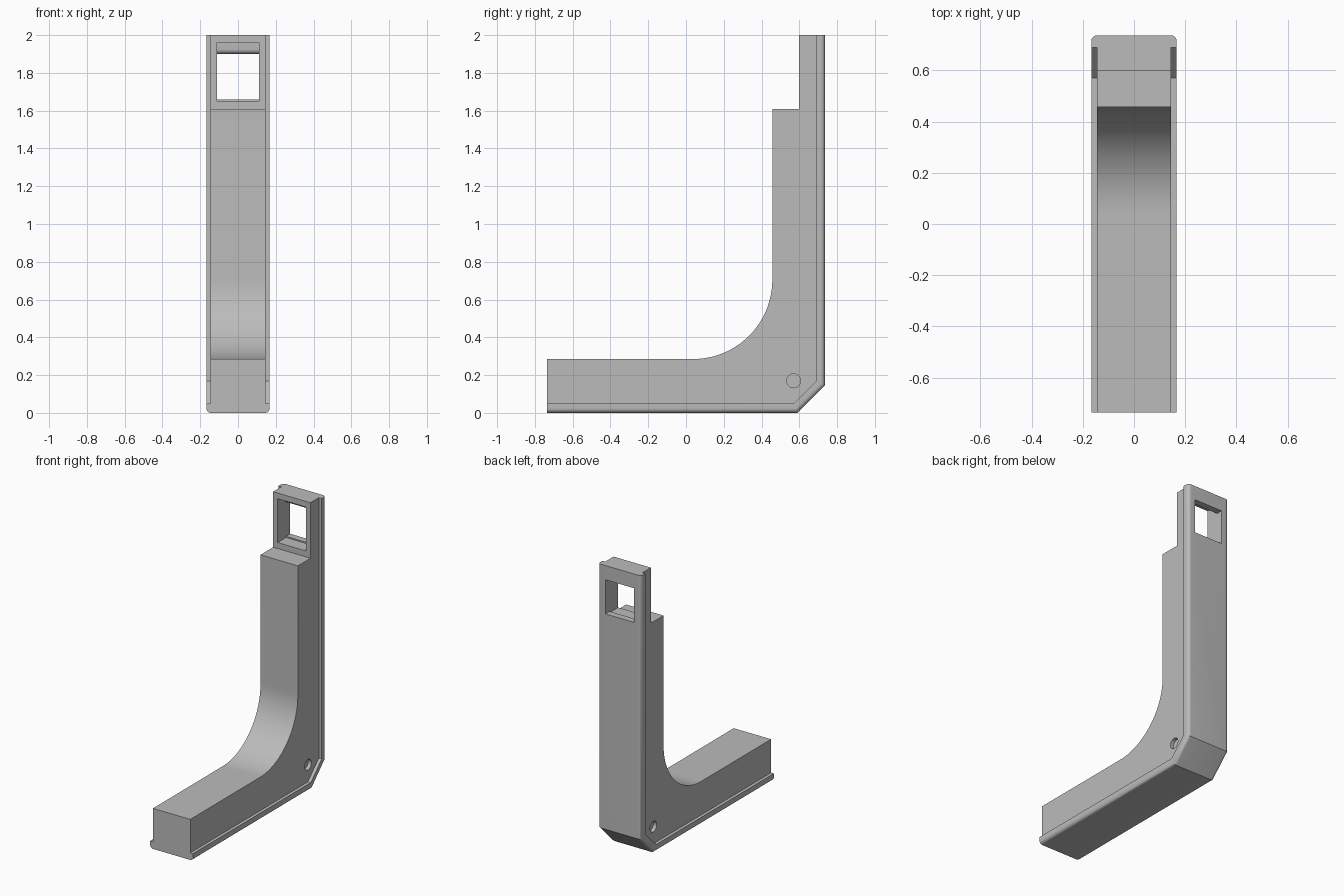
import bpy, bmesh, math
from mathutils import Vector

if "Cube" in bpy.data.objects:
    bpy.data.objects.remove(bpy.data.objects["Cube"], do_unlink=True)

grey = bpy.data.materials.new("mid_grey")
grey.use_nodes = True
grey.diffuse_color = (0.5, 0.5, 0.5, 1)
grey.node_tree.nodes["Principled BSDF"].inputs["Base Color"].default_value = (0.5, 0.5, 0.5, 1)


def loft(name, rings):
    """Solid skinned through matching closed rings, with capped ends."""
    bm = bmesh.new()
    loops = [[bm.verts.new(p) for p in ring] for ring in rings]
    for a, b in zip(loops, loops[1:]):
        for i in range(len(a)):
            j = (i + 1) % len(a)
            bm.faces.new((a[i], a[j], b[j], b[i]))
    bm.faces.new(loops[0])
    bm.faces.new(loops[-1])
    bmesh.ops.recalc_face_normals(bm, faces=bm.faces)
    mesh = bpy.data.meshes.new(name)
    bm.to_mesh(mesh)
    bm.free()
    mesh.materials.append(grey)
    obj = bpy.data.objects.new(name, mesh)
    bpy.context.collection.objects.link(obj)
    return obj


def prism(name, outline, x0, x1):
    return loft(name, [[(x, y, z) for y, z in outline] for x in (x0, x1)])


def arc(cy, cz, r, start, end, steps):
    angles = [math.radians(start + (end - start) * i / steps) for i in range(steps + 1)]
    return [(cy + r * math.cos(a), cz + r * math.sin(a)) for a in angles]


def combine(target, tool, operation):
    mod = target.modifiers.new(operation.lower(), 'BOOLEAN')
    mod.operation = operation
    mod.solver = 'EXACT'
    mod.object = tool
    bpy.context.view_layer.objects.active = target
    bpy.ops.object.modifier_apply(modifier=mod.name)
    bpy.data.objects.remove(tool, do_unlink=True)


END, TOP, BODY, RAIL, LIP = 0.737, 2.0, 0.145, 0.167, 0.05

# Outer and inner paths of the rail, from arm tip to tower top
outer = [(-END, 0), (0.59, 0), (END, 0.147), (END, TOP)]
inner = [(-END, LIP), (0.57, LIP), (0.69, 0.17), (0.69, TOP)]


def at_depth(d):
    return [Vector(o).lerp(Vector(i), d / LIP) for o, i in zip(outer, inner)]


# L-shaped body with a curved inner corner and a stepped tower
outline = [tuple(p) for p in at_depth(0.03)]
outline += [(0.597, TOP), (0.597, 1.61), (0.457, 1.61)]
outline += arc(0.037, 0.705, 0.42, 0, -90, 32) + [(-END, 0.285)]
bracket = prism("bracket", outline, -BODY, BODY)

# Wider outer rail with rounded edges, mitred around the chamfered corner
R = 0.024
half = arc(RAIL - R, R, R, -90, 0, 8) + [(RAIL, LIP)]
section = half + [(-x, d) for x, d in reversed(half)]
rings = []
for s in range(len(outer)):
    rings.append([(x, *at_depth(d)[s]) for x, d in section])
combine(bracket, loft("rail", rings), 'UNION')

# Latch window with a rounded catch at the top and a low lip at the sill
window = [(0.5, 1.652), (0.69, 1.652), (0.69, 1.66), (0.8, 1.66), (0.8, 1.9)]
window += arc(0.7, 1.925, 0.025, 270, 180, 6) + [(0.675, 1.96), (0.5, 1.96)]
combine(bracket, prism("window_cutter", window, -0.11, 0.11), 'DIFFERENCE')

# Shallow round dimple on each side near the corner
for side in (-1, 1):
    circle = arc(0.57, 0.17, 0.037, 0, 360, 32)[:-1]
    cutter = prism("dimple_cutter", circle, side * (BODY - 0.025), side * 0.2)
    combine(bracket, cutter, 'DIFFERENCE')

bpy.ops.object.select_all(action='DESELECT')
bracket.select_set(True)
bpy.context.view_layer.objects.active = bracket
bpy.ops.object.shade_smooth_by_angle(angle=math.radians(30))
